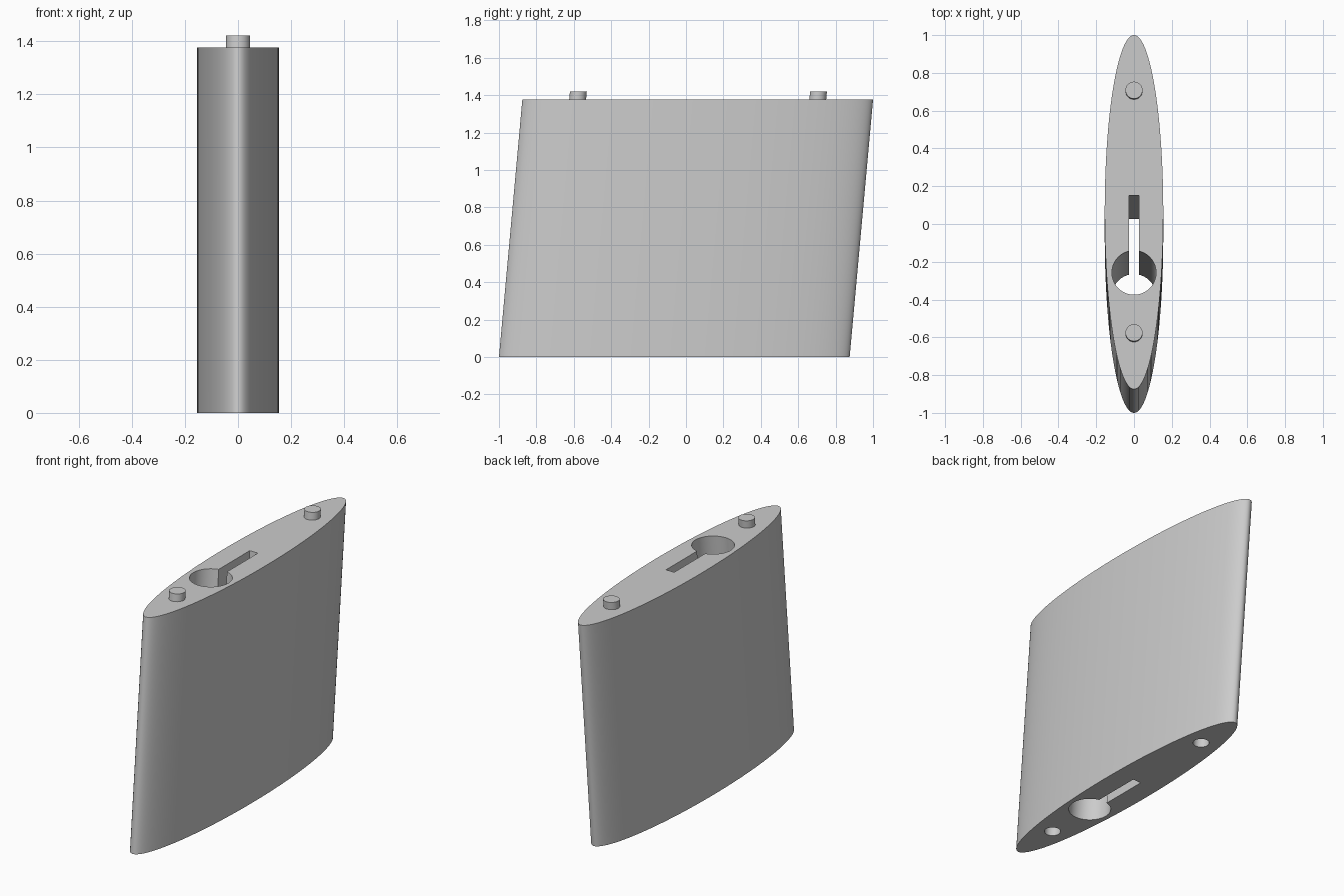
import bpy, bmesh
from math import sin, cos, pi, asin

if "Cube" in bpy.data.objects:
    bpy.data.objects.remove(bpy.data.objects["Cube"], do_unlink=True)

HEIGHT, LEAN = 1.376, 0.125      # body height and backward shift over it
HALF_W, HALF_L = 0.155, 0.9375   # oval half axes
PEG_Y, PEG_R, PEG_H = 0.642, 0.045, 0.045

grey = bpy.data.materials.new("light grey")
grey.use_nodes = True
grey.diffuse_color = (0.6, 0.6, 0.6, 1)
grey.node_tree.nodes["Principled BSDF"].inputs["Base Color"].default_value = (0.6, 0.6, 0.6, 1)


def oval(rx, ry, cy=0, n=48):
    return [(rx * cos(2 * pi * i / n), cy + ry * sin(2 * pi * i / n)) for i in range(n)]


def keyhole(cy, r, half_slot, slot_end, n=48):
    # round hole with a straight slot running backwards
    a = pi / 2 - asin(half_slot / r)
    span = 2 * pi - (pi - 2 * a)
    start = pi - a
    arc = [(r * cos(start + span * i / n), cy + r * sin(start + span * i / n)) for i in range(n + 1)]
    return arc + [(half_slot, slot_end), (-half_slot, slot_end)]


def leaning_prism(name, outline, z0, z1):
    def lean(z):
        return LEAN * (z / HEIGHT - 0.5)
    bm = bmesh.new()
    low = [bm.verts.new((x, y + lean(z0), z0)) for x, y in outline]
    top = [bm.verts.new((x, y + lean(z1), z1)) for x, y in outline]
    bm.faces.new(low[::-1])
    bm.faces.new(top)
    for i in range(len(low)):
        j = (i + 1) % len(low)
        bm.faces.new((low[i], low[j], top[j], top[i]))
    bmesh.ops.recalc_face_normals(bm, faces=bm.faces)
    mesh = bpy.data.meshes.new(name)
    bm.to_mesh(mesh)
    bm.free()
    mesh.materials.append(grey)
    obj = bpy.data.objects.new(name, mesh)
    bpy.context.collection.objects.link(obj)
    return obj


def activate(obj):
    bpy.ops.object.select_all(action='DESELECT')
    obj.select_set(True)
    bpy.context.view_layer.objects.active = obj


# Leaning oval body
body = leaning_prism("body", oval(HALF_W, HALF_L, n=128), 0, HEIGHT)

# Keyhole channel right through, and two sockets underneath
cutters = [leaning_prism("keyhole_cutter", keyhole(-0.32, 0.117, 0.0275, 0.088), -0.1, HEIGHT + 0.1)]
for y in (-PEG_Y, PEG_Y):
    cutters.append(leaning_prism("socket_cutter", oval(PEG_R, PEG_R, y), -0.05, PEG_H + 0.005))
for cutter in cutters:
    cutter.hide_render = True
    activate(body)
    mod = body.modifiers.new("cut", 'BOOLEAN')
    mod.operation, mod.solver, mod.object = 'DIFFERENCE', 'EXACT', cutter
    bpy.ops.object.modifier_apply(modifier=mod.name)
    bpy.data.objects.remove(cutter, do_unlink=True)

# Locating pegs on top
pegs = [leaning_prism(name, oval(PEG_R, PEG_R, y), HEIGHT, HEIGHT + PEG_H)
        for name, y in (("front_peg", -PEG_Y), ("back_peg", PEG_Y))]

for obj in [body] + pegs:
    activate(obj)
    bpy.ops.object.shade_smooth_by_angle(angle=pi / 6)
